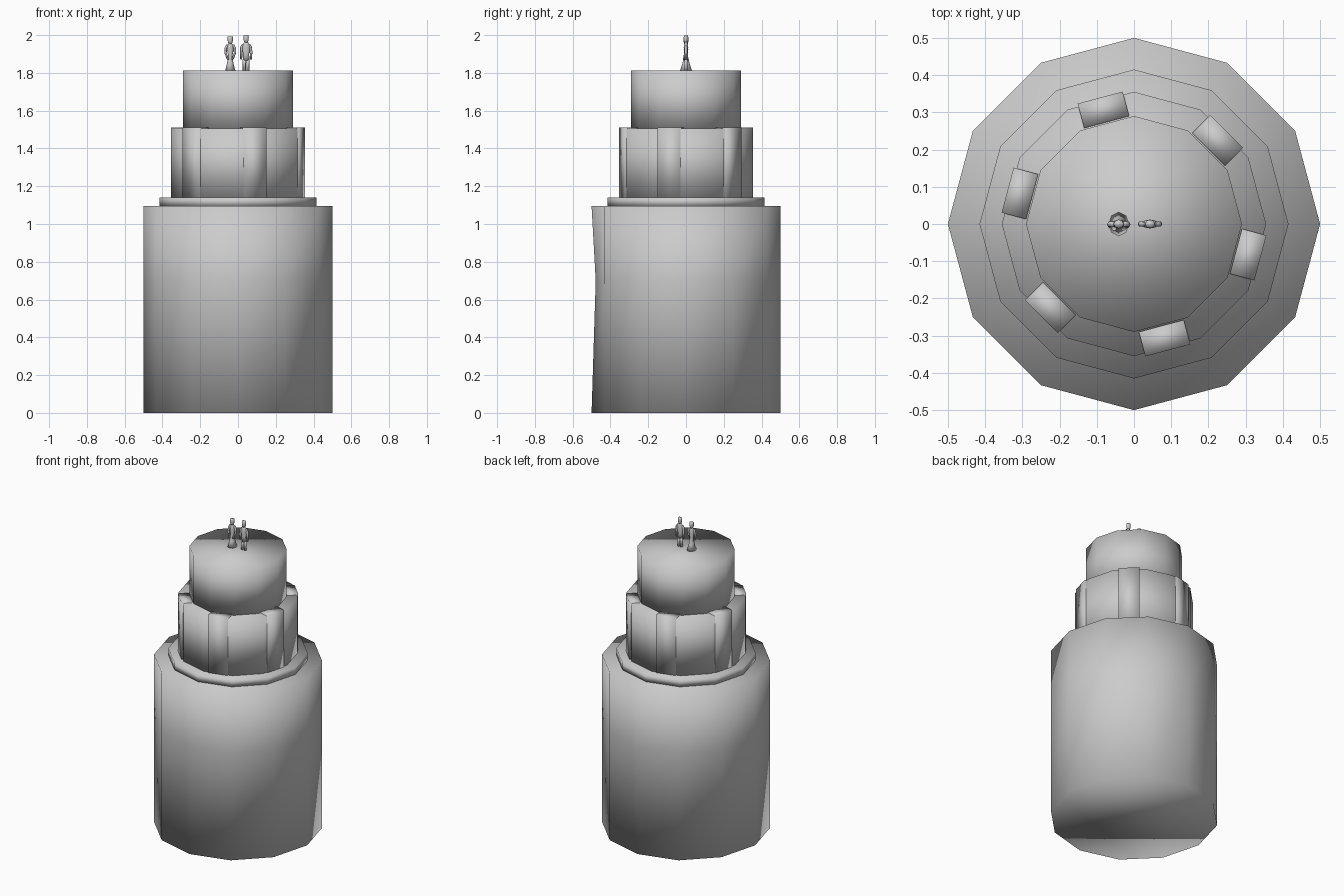
import bpy, bmesh
from math import sin, cos, pi, radians
from mathutils import Matrix

if "Cube" in bpy.data.objects:
    bpy.data.objects.remove(bpy.data.objects["Cube"])


def finish(name, bm):
    bmesh.ops.recalc_face_normals(bm, faces=bm.faces)
    me = bpy.data.meshes.new(name)
    bm.to_mesh(me)
    bm.free()
    for p in me.polygons:
        p.use_smooth = True
    ob = bpy.data.objects.new(name, me)
    bpy.context.collection.objects.link(ob)
    return ob


def loft(bm, rings, n):
    """Skin capped rings given as (x, y, z, x radius, y radius)."""
    loops = []
    for x, y, z, rx, ry in rings:
        loops.append([bm.verts.new((x + rx * cos(2 * pi * i / n),
                                    y + ry * sin(2 * pi * i / n), z)) for i in range(n)])
    for a, b in zip(loops, loops[1:]):
        for i in range(n):
            j = (i + 1) % n
            bm.faces.new((a[i], a[j], b[j], b[i]))
    bm.faces.new(loops[0][::-1])
    bm.faces.new(loops[-1])
    return loops


def tier(name, r, *heights):
    bm = bmesh.new()
    loops = loft(bm, [(0, 0, z, r, r) for z in heights], 12)
    return bm, loops


# Bottom tier, with a shallow dent along its front corner
bm, loops = tier("bottom_tier", 0.5, 0, 0.7, 1.095)
loops[1][9].co.y += 0.022
finish("bottom_tier", bm)

# Rim and upper tiers
for name, r, z0, z1 in (("rim", 0.415, 1.095, 1.14),
                        ("middle_tier", 0.355, 1.14, 1.505),
                        ("top_tier", 0.29, 1.505, 1.812)):
    finish(name, tier(name, r, z0, z1)[0])

# Six upright slabs set into the middle tier
for k in range(6):
    bm = bmesh.new()
    bmesh.ops.create_cube(bm, size=1, matrix=Matrix.Rotation(radians(45 + 60 * k), 4, 'Z')
                          @ Matrix.Translation((0.3175, 0, 1.326))
                          @ Matrix.Diagonal((0.068, 0.125, 0.372, 1)))
    finish(f"slab_{k + 1}", bm)


def part(name, cx, rings, n=8):
    bm = bmesh.new()
    loft(bm, [(cx + x, y, z, rx, ry) for x, y, z, rx, ry in rings], n)
    return finish(name, bm)


# Gowned topper figure
B = -0.041
part("gown", B, [(0, 0, 1.812, .027, .032), (0, 0, 1.85, .017, .019),
                 (0, 0, 1.89, .011, .010), (0, 0, 1.925, .018, .012),
                 (0, 0, 1.95, .015, .010), (0, 0, 1.957, .007, .007)])
part("gown_head", B, [(0, 0, 1.953, .008, .008), (0, 0, 1.965, .013, .012),
                      (0, 0, 1.983, .014, .012), (0, 0, 1.992, .014, .009)])
for s, side in ((-1, "left"), (1, "right")):
    part(f"gown_arm_{side}", B, [(s * .012, -.012, 1.872, .006, .006),
                                 (s * .025, -.003, 1.905, .006, .007),
                                 (s * .024, 0, 1.93, .007, .008),
                                 (s * .016, 0, 1.95, .006, .007)], 6)

# Suited topper figure
G = 0.043
part("suit", G, [(0, 0, 1.865, .018, .010), (0, 0, 1.90, .016, .010),
                 (0, 0, 1.935, .023, .012), (0, 0, 1.952, .018, .010),
                 (0, 0, 1.965, .007, .007)])
part("suit_head", G, [(0, 0, 1.96, .008, .008), (0, 0, 1.972, .013, .012),
                      (0, 0, 1.99, .014, .012), (0, 0, 2.0, .012, .009)])
for s, side in ((-1, "left"), (1, "right")):
    part(f"suit_arm_{side}", G, [(s * .026, 0, 1.872, .005, .006),
                                 (s * .026, 0, 1.91, .007, .008),
                                 (s * .024, 0, 1.938, .007, .008),
                                 (s * .017, 0, 1.953, .005, .006)], 6)
    part(f"suit_leg_{side}", G, [(s * .010, 0, 1.812, .008, .010),
                                 (s * .009, 0, 1.872, .009, .009)], 6)
